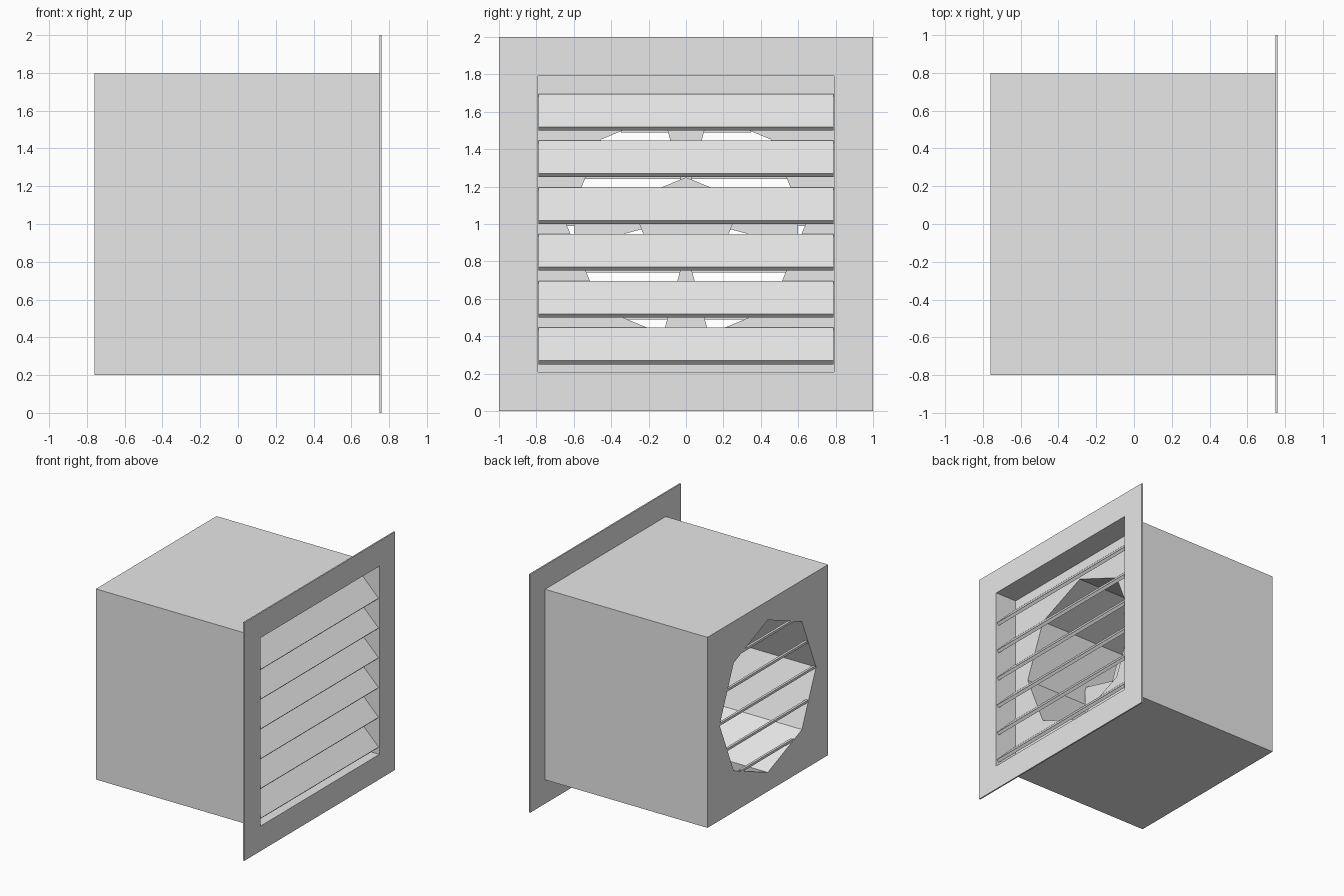
import bpy, bmesh, math
from mathutils import Matrix

cube = bpy.data.objects.get("Cube")
if cube:
    bpy.data.objects.remove(cube, do_unlink=True)

grey = bpy.data.materials.new("light_grey")
grey.use_nodes = True
grey.diffuse_color = (0.8, 0.8, 0.8, 1)
grey.node_tree.nodes["Principled BSDF"].inputs["Base Color"].default_value = (0.8, 0.8, 0.8, 1)

MID = 1.0          # height of the duct axis
R_DUCT = 0.64


def finish(name, bm):
    bmesh.ops.recalc_face_normals(bm, faces=bm.faces)
    mesh = bpy.data.meshes.new(name)
    bm.to_mesh(mesh)
    bm.free()
    mesh.materials.append(grey)
    obj = bpy.data.objects.new(name, mesh)
    bpy.context.collection.objects.link(obj)
    return obj


def box(name, x, y, z, tilt=0):
    """Box from (centre, size) pairs, optionally tilted about y."""
    bm = bmesh.new()
    place = (Matrix.Translation((x[0], y[0], z[0])) @ Matrix.Rotation(tilt, 4, 'Y')
             @ Matrix.Diagonal((x[1], y[1], z[1], 1)))
    bmesh.ops.create_cube(bm, size=1, matrix=place)
    return finish(name, bm)


def prism(name, outline, x0, x1):
    """Extrude a (y, z) outline along x."""
    bm = bmesh.new()
    face = bm.faces.new([bm.verts.new((x0, y, z)) for y, z in outline])
    new = bmesh.ops.extrude_face_region(bm, geom=[face])["geom"]
    bmesh.ops.translate(bm, vec=(x1 - x0, 0, 0),
                        verts=[v for v in new if isinstance(v, bmesh.types.BMVert)])
    return finish(name, bm)


def octagon(r):
    return [(r * math.cos(i * math.pi / 4), MID + r * math.sin(i * math.pi / 4))
            for i in range(8)]


def cut(target, cutter):
    mod = target.modifiers.new("cut", 'BOOLEAN')
    mod.operation = 'DIFFERENCE'
    mod.solver = 'EXACT'
    mod.object = cutter
    bpy.context.view_layer.objects.active = target
    bpy.ops.object.modifier_apply(modifier=mod.name)


# Housing and front flange, with a square louvre recess and an octagonal duct
housing = box("housing", (-0.005, 1.51), (0, 1.6), (MID, 1.6))
flange = box("flange", (0.754, 0.012), (0, 2), (MID, 2))
recess = box("recess_cutter", (0.76, 0.4), (0, 1.58), (MID, 1.58))
duct = prism("duct_cutter", octagon(R_DUCT), -1, 0.65)
cut(housing, recess)
cut(housing, duct)
cut(flange, recess)
for helper in (recess, duct):
    bpy.data.objects.remove(helper, do_unlink=True)

# Six sloping louvre slats
for i in range(6):
    box(f"louvre_slat_{i + 1}", (0.655, 0.25), (0, 1.578), (0.348 + 0.25 * i, 0.027),
        math.radians(45))

# Rear guard bars, trimmed to the duct outline
for i in range(5):
    h = 0.25 * (i - 2)
    slope = math.tan(math.pi / 8)
    half = min(R_DUCT - slope * abs(h), (R_DUCT - abs(h)) / slope)
    box(f"guard_bar_{i + 1}", (-0.745, 0.02), (0, 2 * half + 0.02), (MID + h, 0.02))

# Fan: eight-sided hub and four flared blades
prism("fan_hub", octagon(0.25), -0.06, 0.02)
blade = [(0.2, -0.018), (0.6, -0.125), (0.6, 0.125), (0.2, 0.018)]
for i in range(4):
    c, s = round(math.cos(i * math.pi / 2)), round(math.sin(i * math.pi / 2))
    prism(f"fan_blade_{i + 1}", [(c * r - s * w, MID + s * r + c * w) for r, w in blade],
          -0.04, 0)
